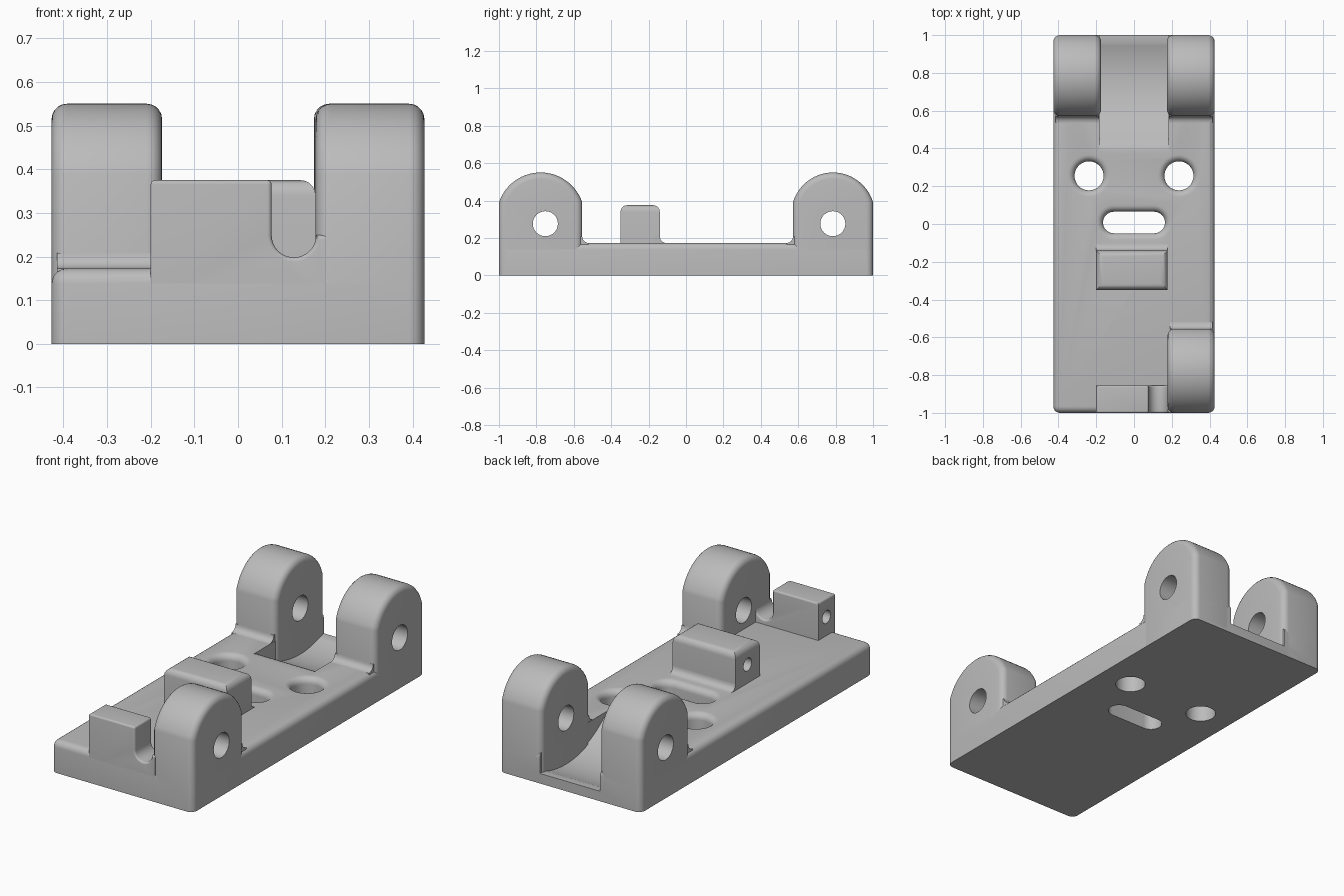
import bpy, bmesh, math
from mathutils import Vector

cube = bpy.data.objects.get("Cube")
if cube:
    bpy.data.objects.remove(cube, do_unlink=True)

grey = bpy.data.materials.new("plain grey")
grey.use_nodes = True
grey.diffuse_color = (0.5, 0.5, 0.5, 1)
grey.node_tree.nodes["Principled BSDF"].inputs["Base Color"].default_value = (0.5, 0.5, 0.5, 1)

W, L, T = 0.427, 1.0, 0.173     # plate half width, half length, thickness
R = 0.035                       # common edge rounding


def arc(cx, cy, r, start, end, n=16):
    angles = [math.radians(start + (end - start) * i / n) for i in range(n + 1)]
    return [(cx + r * math.cos(a), cy + r * math.sin(a)) for a in angles]


def finish(name, bm):
    bmesh.ops.recalc_face_normals(bm, faces=bm.faces)
    mesh = bpy.data.meshes.new(name)
    bm.to_mesh(mesh)
    bm.free()
    mesh.materials.append(grey)
    obj = bpy.data.objects.new(name, mesh)
    bpy.context.collection.objects.link(obj)
    return obj


def prism(name, pts, axis, lo, hi, pick=None, radius=R):
    """Extrude a side (y, z) or front (x, z) outline; round the picked edges."""
    bm = bmesh.new()
    rings = []
    for d in (lo, hi):
        rings.append([bm.verts.new((d, a, b) if axis == "x" else (a, d, b)) for a, b in pts])
    n = len(pts)
    for i in range(n):
        j = (i + 1) % n
        bm.faces.new((rings[0][i], rings[0][j], rings[1][j], rings[1][i]))
    for ring in rings:
        bm.faces.new(ring)
    bmesh.ops.recalc_face_normals(bm, faces=bm.faces)
    if pick:
        edges = []
        for e in bm.edges:
            a, b = e.verts[0].co, e.verts[1].co
            if pick((a + b) / 2, b - a):
                edges.append(e)
        bmesh.ops.bevel(bm, geom=edges, offset=radius, segments=5, profile=0.5,
                        affect="EDGES", clamp_overlap=True)
    return finish(name, bm)


def rect(a, b, c, d):
    return [(a, c), (b, c), (b, d), (a, d)]


def flared_hole(name, cx, cy, half, r):
    """Vertical round or slotted cutter that widens smoothly at the top."""
    levels = [(-0.1, r)]
    levels += [(z, r + s) for s, z in arc(R, T - R, R, 180, 90, 6)]
    levels.append((T + 0.1, r + R))
    bm = bmesh.new()
    loops = []
    for z, rad in levels:
        outline = arc(cx + half, cy, rad, -90, 90) + arc(cx - half, cy, rad, 90, 270)
        if half == 0:
            outline = arc(cx, cy, rad, 0, 360, 32)[:-1]
        loops.append([bm.verts.new((x, y, z)) for x, y in outline])
    for a, b in zip(loops, loops[1:]):
        for i in range(len(a)):
            j = (i + 1) % len(a)
            bm.faces.new((a[i], a[j], b[j], b[i]))
    bm.faces.new(loops[0])
    bm.faces.new(loops[-1])
    return finish(name, bm)


def cut(obj, cutter):
    cutter.hide_render = True
    mod = obj.modifiers.new("cut", "BOOLEAN")
    mod.operation, mod.solver, mod.object = "DIFFERENCE", "EXACT", cutter
    bpy.context.view_layer.objects.active = obj
    bpy.ops.object.modifier_apply(modifier=mod.name)
    bpy.data.objects.remove(cutter, do_unlink=True)


def cross_hole(obj, y, z, r, lo, hi):
    cut(obj, prism("hole_cutter", arc(y, z, r, 0, 360, 32)[:-1], "x", lo, hi))


parts = []

# Base plate with rounded top and corner edges
base = prism("base_plate", rect(-L, L, 0, T), "x", -W, W,
             lambda m, d: m.z > 0.01)
parts.append(base)

# Curved channel between the rear lugs
channel = []
for i in range(41):
    y = 0.34 + 0.62 * i / 40
    z = 0.555 - math.sqrt(0.53 ** 2 - (y - 0.785) ** 2)
    h = max(0.03 - abs(z - T), 0) / 0.03
    channel.append((y, min(z, T) - h * h * 0.0075))
channel += [(L + 0.1, channel[-1][1]), (L + 0.1, 0.4), (0.34, 0.4)]
cut(base, prism("channel_cutter", channel, "x", -0.182, 0.182))

# Mounting holes and slot
for x in (-0.238, 0.238):
    cut(base, flared_hole("mount_cutter", x, 0.255, 0, 0.077))
cut(base, flared_hole("slot_cutter", 0, 0.008, 0.107, 0.057))


# Hinge lugs with domed tops
def lug(name, x0, x1, y0, y1, hole_y):
    half, rise, top = (y1 - y0) / 2, 0.16, 0.55
    r = (half ** 2 + rise ** 2) / (2 * rise)
    a = math.degrees(math.acos(half / r))
    pts = [(y0, 0), (y1, 0)] + arc((y0 + y1) / 2, top - r, r, a, 180 - a, 28)
    obj = prism(name, pts, "x", x0, x1,
                lambda m, d: abs(d.x) < 0.001 and m.z > 0.01)
    cross_hole(obj, hole_y, 0.276, 0.067, x0 - 0.1, x1 + 0.1)
    parts.append(obj)


lug("front_lug", 0.178, W, -L, -0.555, -0.752)
lug("rear_left_lug", 0.174, W, 0.572, L, 0.785)
lug("rear_right_lug", -W, -0.174, 0.572, L, 0.785)


# Concave fillets where upright parts meet the plate
def fillet(name, x0, x1, y, side):
    curve = [(y + side * (R + a), T + R + b) for a, b in arc(0, 0, R, 180, 270, 6)]
    pts = curve + [(y + side * R, T - 0.03), (y - side * 0.03, T - 0.03), (y - side * 0.03, T + R)]
    parts.append(prism(name, pts, "x", x0, x1))


fillet("front_lug_fillet", 0.19, W - 0.012, -0.555, 1)
fillet("rear_left_fillet", 0.184, W - 0.012, 0.572, -1)
fillet("rear_right_fillet", 0.012 - W, -0.184, 0.572, -1)
fillet("middle_tab_fillet", -0.2, 0.178, -0.14, 1)

# Middle tab with a blind cross hole
middle = prism("middle_tab", rect(-0.35, -0.14, 0.1, 0.375), "x", -0.2, 0.178,
               lambda m, d: m.z > 0.37)
cross_hole(middle, -0.245, 0.275, 0.035, -0.3, -0.03)
parts.append(middle)

# Front tab joined to the lug by a round-bottomed notch
notch = arc(0.128, 0.249, 0.051, 0, -180)
outline = [(-0.2, 0.1), (0.2, 0.1), (0.2, 0.249)] + notch + [(0.077, 0.375), (-0.2, 0.375)]


def front_edges(m, d):
    along_y = abs(d.y) > 0.01
    if along_y:
        return m.z > 0.37
    return m.z > 0.18 and -0.19 < m.x < 0.19


front = prism("front_tab", outline, "y", -L, -0.855, front_edges, 0.03)
cross_hole(front, -0.925, 0.275, 0.035, -0.3, -0.05)
parts.append(front)

# Smooth curved surfaces, keep hard corners crisp
bpy.ops.object.select_all(action="DESELECT")
for obj in parts:
    obj.select_set(True)
bpy.context.view_layer.objects.active = base
bpy.ops.object.shade_smooth_by_angle(angle=math.radians(30))
